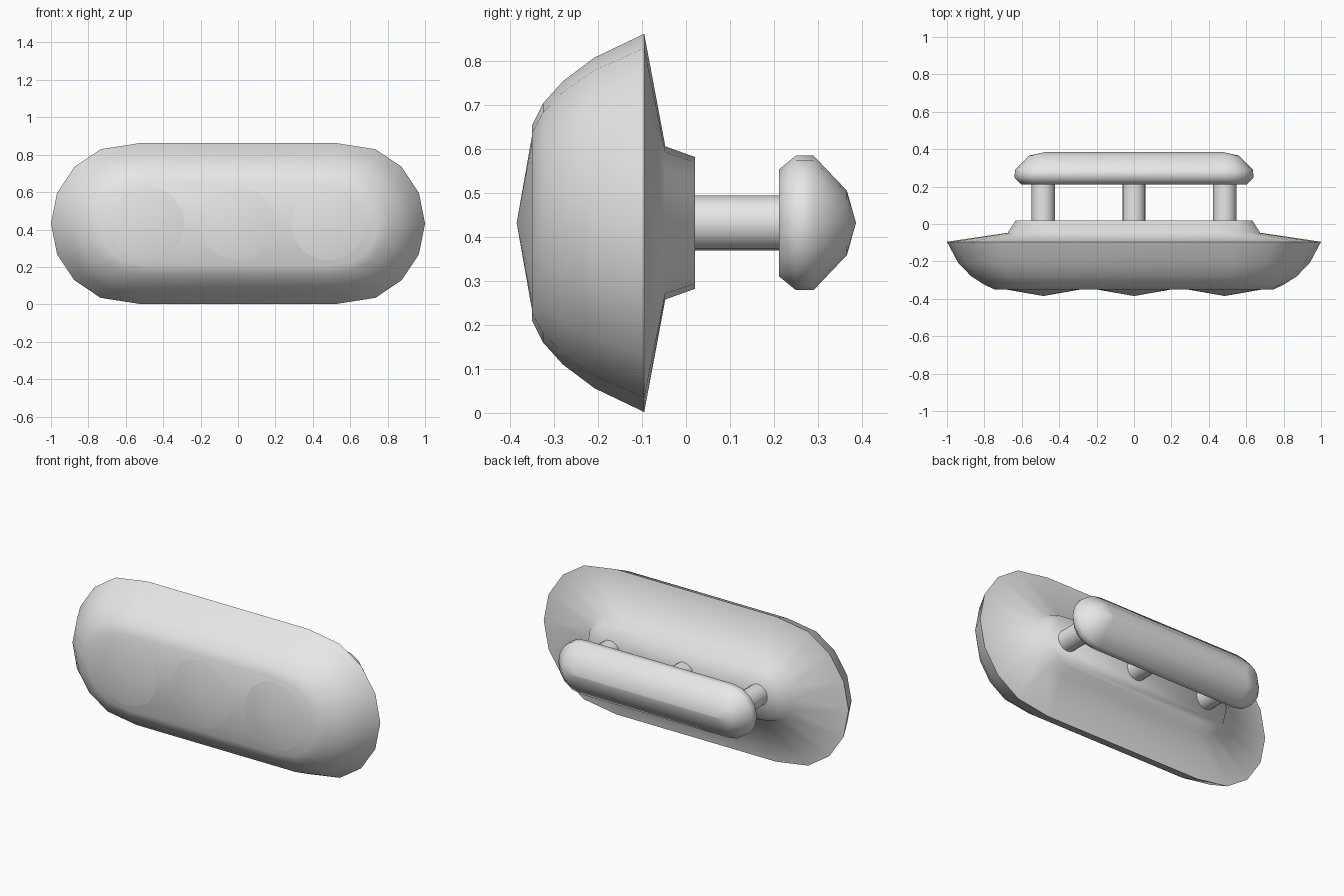
import bpy, bmesh, math
from mathutils import Matrix

if "Cube" in bpy.data.objects:
    bpy.data.objects.remove(bpy.data.objects["Cube"])

CZ = 0.432  # height of the shared centre line

grey = bpy.data.materials.new("plain grey")
grey.diffuse_color = (0.8, 0.8, 0.8, 1)
grey.use_nodes = True
grey.node_tree.nodes["Principled BSDF"].inputs["Base Color"].default_value = grey.diffuse_color


def finish(name, bm):
    bmesh.ops.remove_doubles(bm, verts=bm.verts, dist=0.0005)
    bmesh.ops.recalc_face_normals(bm, faces=bm.faces)
    mesh = bpy.data.meshes.new(name)
    bm.to_mesh(mesh)
    bm.free()
    mesh.materials.append(grey)
    obj = bpy.data.objects.new(name, mesh)
    bpy.context.collection.objects.link(obj)
    bpy.ops.object.select_all(action='DESELECT')
    obj.select_set(True)
    bpy.context.view_layer.objects.active = obj
    bpy.ops.object.shade_smooth_by_angle(angle=math.radians(75))
    return obj


def pill_loop(bm, y, half_w, half_h, inset=0.0):
    """Ring with rounded ends; inset slides the top corners inward."""
    cx = half_w - half_h
    pts = []
    for side in (1, -1):
        for i in range(-4, 5):
            a = i * math.pi / 8
            x = cx + half_h * math.cos(a) - (inset if abs(i) == 4 else 0)
            pts.append((side * x, y, CZ + side * half_h * math.sin(a)))
    return [bm.verts.new(p) for p in pts]


def pill_loft(name, rings, inset=0.0):
    bm = bmesh.new()
    loops = [pill_loop(bm, *r, inset) for r in rings]
    n = len(loops[0])
    for a, b in zip(loops, loops[1:]):
        for i in range(n):
            j = (i + 1) % n
            bm.faces.new((a[i], a[j], b[j], b[i]))
    bm.faces.new(loops[0])
    bm.faces.new(loops[-1])
    return finish(name, bm)


# Domed front shell with a sharp rim, stepping down to the rear collar
# Each ring: y, half width, half height
pill_loft("shell", [
    (-0.35, 0.745, 0.222), (-0.325, 0.80, 0.272), (-0.28, 0.87, 0.322),
    (-0.208, 0.94, 0.376), (-0.095, 1.0, 0.43),
    (-0.047, 0.675, 0.174), (0.02, 0.632, 0.15)], inset=0.045)

# Rear grip bar, ridged at the back
pill_loft("grip_bar", [
    (0.212, 0.605, 0.122), (0.25, 0.64, 0.153), (0.29, 0.635, 0.153),
    (0.366, 0.56, 0.073), (0.386, 0.47, 0.002)])

# Three shallow front bosses and three posts carrying the grip bar
for x, side in ((-0.485, "left"), (0, "middle"), (0.485, "right")):
    for name, r1, r2, y0, y1, seg in (
            ("boss", 0.205, 0.0, -0.349, -0.385, 16),
            ("post", 0.0625, 0.0625, 0.0, 0.23, 16)):
        bm = bmesh.new()
        turn = Matrix.Rotation(math.radians(90 if y1 < y0 else -90), 4, 'X')
        place = Matrix.Translation((x, (y0 + y1) / 2, CZ)) @ turn
        bmesh.ops.create_cone(bm, cap_ends=False, segments=seg, radius1=r1,
                              radius2=r2, depth=abs(y1 - y0), matrix=place)
        finish(f"{name}_{side}", bm)
